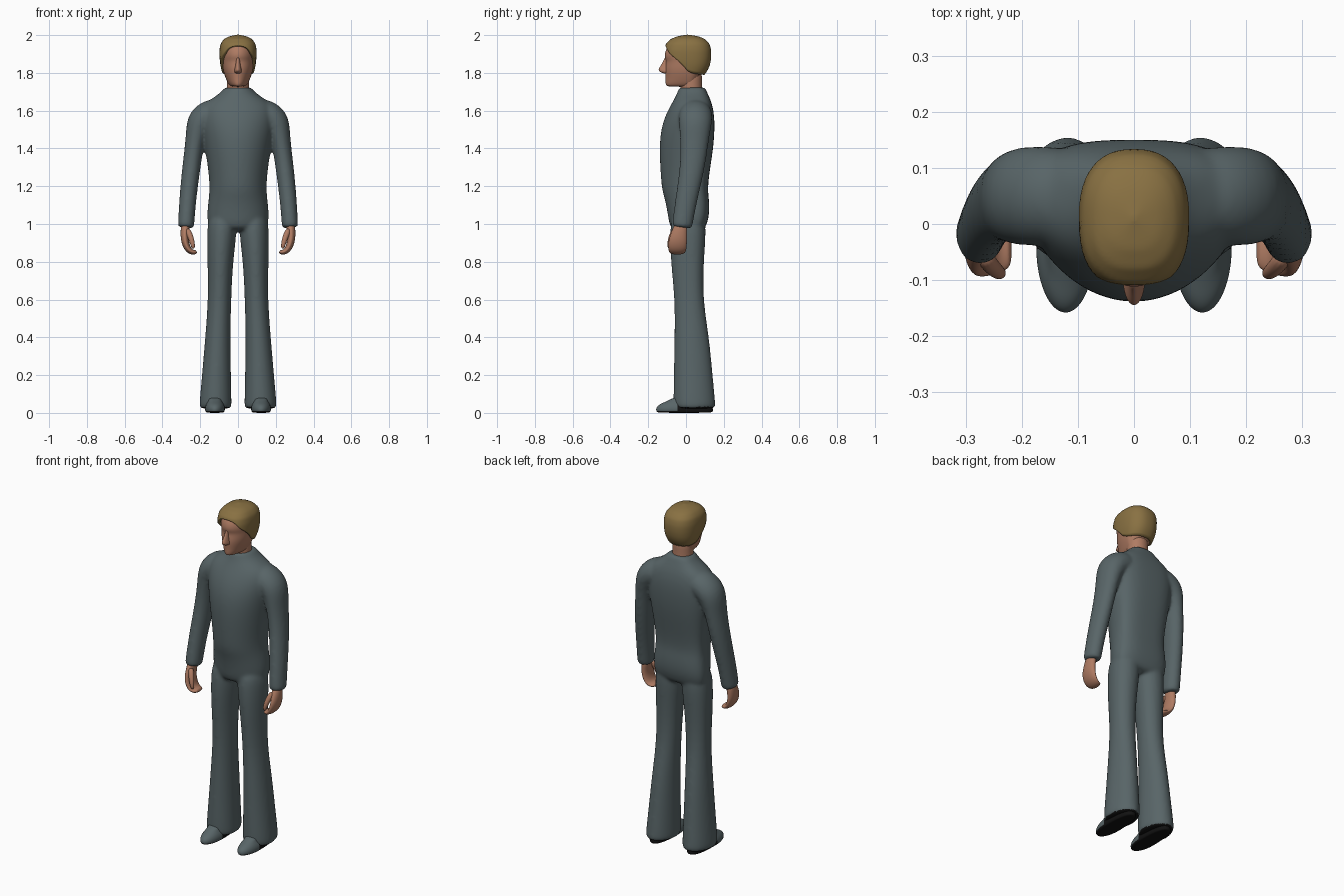
import bpy, bmesh, math
from mathutils import Vector

if "Cube" in bpy.data.objects:
    bpy.data.objects.remove(bpy.data.objects["Cube"])

def material(name, rgb):
    m = bpy.data.materials.new(name)
    m.diffuse_color = (*rgb, 1)
    m.use_nodes = True
    m.node_tree.nodes["Principled BSDF"].inputs["Base Color"].default_value = m.diffuse_color
    return m

SUIT = material("slate_cloth", (0.098, 0.13, 0.137))
SKIN = material("skin", (0.43, 0.2, 0.125))
HAIR = material("blond_hair", (0.25, 0.165, 0.055))
BLACK = material("black_sole", (0.006, 0.006, 0.006))

def section(n, hx, yf, yb, y0, ef=2.0, eb=2.0):
    """Closed outline with its own front and back depth and squareness."""
    pts = []
    for i in range(n):
        a = 2 * math.pi * i / n
        c, s = math.cos(a), math.sin(a)
        e = eb if s > 0 else ef
        x = hx * math.copysign(abs(c) ** (2 / e), c)
        d = abs(s) ** (2 / e)
        pts.append((x, y0 + d * ((yb - y0) if s > 0 else (yf - y0))))
    return pts

def skin_rings(bm, rings, cap_start=True):
    vs = [[bm.verts.new(p) for p in r] for r in rings]
    n = len(vs[0])
    for a, b in zip(vs, vs[1:]):
        for i in range(n):
            j = (i + 1) % n
            bm.faces.new((a[i], a[j], b[j], b[i]))
    if cap_start:
        bm.faces.new(vs[0])
    bm.faces.new(vs[-1])

def loft(bm, rows, cx=0, y0=0.03, n=24, ef=2.0, eb=2.0):
    """Rows of (z, half width, front y, back y[, centre x])."""
    skin_rings(bm, [[((r[4] if len(r) > 4 else cx) + x, y, r[0])
                     for x, y in section(n, r[1], r[2], r[3], y0, ef, eb)] for r in rows])

def tube(bm, path, side=1, n=20):
    """Path of (x, y, z, radius across, radius along y)."""
    rings = []
    for i, p in enumerate(path):
        a, b = path[max(i - 1, 0)], path[min(i + 1, len(path) - 1)]
        t = (Vector(b[:3]) - Vector(a[:3])).normalized()
        u = t.cross(Vector((0, 1, 0))).normalized()
        v = u.cross(t)
        ring = []
        for k in range(n):
            w = 2 * math.pi * k / n
            q = Vector(p[:3]) + u * p[3] * math.cos(w) + v * p[4] * math.sin(w)
            ring.append((q.x * side, q.y, q.z))
        rings.append(ring)
    skin_rings(bm, rings)

def finish(bm, name, mats, mods=(), rule=None):
    """Make the object, bake its modifiers, then colour it."""
    bmesh.ops.recalc_face_normals(bm, faces=bm.faces[:])
    me = bpy.data.meshes.new(name)
    bm.to_mesh(me)
    bm.free()
    ob = bpy.data.objects.new(name, me)
    bpy.context.collection.objects.link(ob)
    for kind, props in mods:
        m = ob.modifiers.new(kind.lower(), kind)
        for k, v in props.items():
            setattr(m, k, v)
    bpy.context.view_layer.update()
    dg = bpy.context.evaluated_depsgraph_get()
    baked = bpy.data.meshes.new_from_object(ob.evaluated_get(dg))
    ob.modifiers.clear()
    ob.data = baked
    baked.materials.clear()
    for m in mats:
        baked.materials.append(m)
    for p in baked.polygons:
        p.use_smooth = True
        p.material_index = rule(p) if rule else 0
    return ob

SUB = ('SUBSURF', dict(levels=2))

# Suit: torso, arms and flared legs fused into one smooth skin
bm = bmesh.new()
loft(bm, [(0.96, .14, -.07, .09), (1.0, .162, -.09, .112), (1.06, .164, -.098, .125),
          (1.13, .156, -.112, .122), (1.18, .151, -.128, .115), (1.26, .154, -.135, .122),
          (1.4, .174, -.142, .145), (1.5, .19, -.134, .152), (1.58, .198, -.108, .15),
          (1.64, .18, -.075, .137), (1.68, .11, -.052, .12), (1.715, .074, -.04, .104),
          (1.725, .07, -.036, .1)], n=32, y0=0.04, eb=2.8)
ARM = [(.08, .05, 1.59, .07, .08), (.15, .05, 1.585, .083, .09), (.205, .05, 1.545, .077, .09),
       (.224, .045, 1.46, .053, .078), (.239, .04, 1.36, .049, .07), (.253, .025, 1.25, .048, .064),
       (.267, 0, 1.12, .045, .058), (.275, -.02, .995, .044, .055), (.276, -.021, .978, .043, .053)]
LEG = [(1.07, .075, -.075, .10, .08), (.95, .08, -.087, .107, .086), (.8, .068, -.082, .094, .094),
       (.6, .061, -.06, .09, .097), (.4, .067, -.062, .124, .107), (.2, .077, -.065, .142, .114),
       (.06, .085, -.068, .156, .119), (.03, .085, -.064, .156, .119), (.022, .078, -.055, .15, .119)]
for s in (-1, 1):
    tube(bm, ARM, s)
    loft(bm, [(z, hx, yf, yb, s * cx) for z, hx, yf, yb, cx in LEG])
finish(bm, "suit", [SUIT, BLACK],
       [SUB, ('REMESH', dict(mode='VOXEL', voxel_size=0.009)),
        ('SMOOTH', dict(factor=0.5, iterations=8))],
       lambda p: int(p.normal.z < -0.6 and p.center.z < 0.1))

# Shoes: grey uppers at the toe, black sole and heel
SHOE = [(0, .044, -.148, .135), (.006, .049, -.156, .142), (.014, .053, -.16, .145),
        (.03, .053, -.158, .143), (.048, .046, -.138, .12), (.062, .036, -.1, .1),
        (.09, .03, -.05, .09)]
for s, side in ((-1, "left"), (1, "right")):
    bm = bmesh.new()
    loft(bm, SHOE, cx=s * .122, y0=-.04, eb=2.5)
    finish(bm, side + "_shoe", [SUIT, BLACK], [SUB],
           lambda p: int(p.center.z < .011 or p.center.y > -.045))

    # Hand: palm with inward-curled fingers, and a thumb
    bm = bmesh.new()
    tube(bm, [(.275, -.022, 1.01, .026, .032), (.282, -.035, .955, .023, .042),
              (.282, -.044, .91, .021, .05), (.268, -.046, .868, .018, .049),
              (.245, -.046, .85, .015, .044), (.226, -.045, .85, .012, .036),
              (.219, -.045, .854, .007, .025)], s)
    tube(bm, [(.27, -.055, .975, .017, .017), (.252, -.078, .935, .016, .015),
              (.24, -.088, .895, .013, .013), (.236, -.088, .868, .008, .008)], s, 12)
    finish(bm, side + "_hand", [SKIN], [SUB])

# Head with chin, brow, nose and neck
bm = bmesh.new()
loft(bm, [(1.726, .034, -.098, .02), (1.736, .05, -.11, .045), (1.77, .065, -.109, .07),
          (1.8, .076, -.112, .085), (1.83, .082, -.112, .1), (1.865, .085, -.104, .11),
          (1.887, .087, -.117, .115), (1.93, .086, -.107, .115), (1.965, .07, -.075, .1),
          (1.985, .04, -.03, .06)], y0=.02)
loft(bm, [(1.66, .06, -.035, .09), (1.72, .058, -.03, .085), (1.76, .058, -.03, .085),
          (1.82, .058, -.03, .085)])
loft(bm, [(1.886, .008, -.113, -.08), (1.86, .011, -.121, -.08), (1.83, .016, -.142, -.08),
          (1.813, .021, -.15, -.08), (1.803, .02, -.136, -.08), (1.796, .014, -.115, -.08)],
     y0=-.1, n=12)
finish(bm, "head", [SKIN], [SUB])

def interp(table, t):
    for a, b in zip(table, table[1:]):
        if t <= b[0]:
            k = max(0, (t - a[0]) / (b[0] - a[0]))
            return [p + k * (q - p) for p, q in zip(a, b)]
    return list(table[-1])

# Hair: shell whose lower edge follows the hairline
PROFILE = [(1.77, .07, -.1, .08), (1.8, .084, -.108, .108), (1.84, .094, -.113, .127),
           (1.88, .098, -.117, .134), (1.92, .099, -.117, .134), (1.955, .093, -.106, .125),
           (1.98, .074, -.08, .1), (1.994, .047, -.045, .065), (2.002, .004, .005, .015)]
HAIRLINE = [(-.117, 1.943), (-.105, 1.93), (-.088, 1.9), (-.05, 1.868), (-.01, 1.83),
            (.01, 1.8), (.06, 1.79), (.135, 1.785)]
N, ROWS = 48, 22
base = section(N, .098, -.117, .134, .01, 2.5, 2.4)
rings = []
for r in range(ROWS + 1):
    t = 1 - (1 - r / ROWS) ** 2
    ring = []
    for i in range(N):
        low = interp(HAIRLINE, base[i][1])[1]
        z = low + t * (2.002 - low)
        _, hx, yf, yb = interp(PROFILE, z)
        x, y = section(N, hx, yf, yb, .01, 2.5, 2.4)[i]
        ring.append((x, y, z))
    rings.append(ring)
bm = bmesh.new()
skin_rings(bm, rings, cap_start=False)
finish(bm, "hair", [HAIR], [('SMOOTH', dict(factor=0.5, iterations=3)),
                            ('SOLIDIFY', dict(thickness=0.016, offset=-1))])
